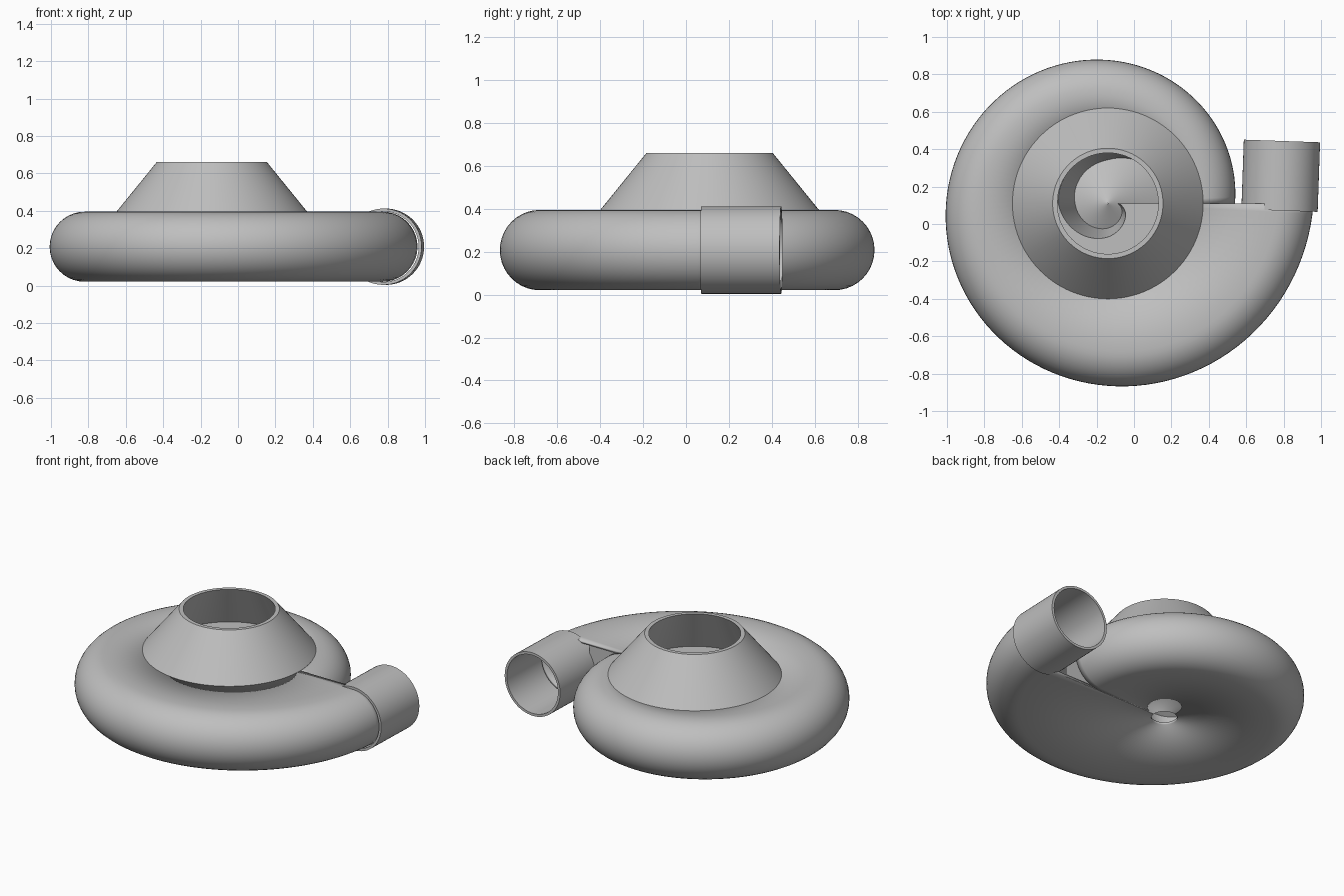
import bpy
import bmesh
import math
from mathutils import Matrix

old = bpy.data.objects.get("Cube")
if old:
    bpy.data.objects.remove(old, do_unlink=True)

EYE = (-0.14, 0.11)            # axis of the spiral and the inlet
R_START, R_END = 0.68, 1.1     # outer radius at the two ends of the spiral
MID, HALF = 0.208, 0.187       # mid height and half height of the casing
WALL = 0.015
TURN = 2 * math.pi

grey = bpy.data.materials.new("cast_grey")
grey.use_nodes = True
GREY = (0.52, 0.52, 0.52, 1)
grey.diffuse_color = GREY
grey.node_tree.nodes["Principled BSDF"].inputs["Base Color"].default_value = GREY


def loft(name, sections, matrix, wall=0):
    """Skin a list of equal-length point rows, optionally thickened inwards."""
    bm = bmesh.new()
    rows = [[bm.verts.new(p) for p in row] for row in sections]
    for a, b in zip(rows, rows[1:]):
        for j in range(len(a) - 1):
            bm.faces.new((a[j], a[j + 1], b[j + 1], b[j]))
    bmesh.ops.remove_doubles(bm, verts=bm.verts, dist=1e-5)
    mesh = bpy.data.meshes.new(name)
    bm.to_mesh(mesh)
    bm.free()
    mesh.materials.append(grey)
    obj = bpy.data.objects.new(name, mesh)
    bpy.context.collection.objects.link(obj)
    obj.matrix_world = matrix
    bpy.ops.object.select_all(action="DESELECT")
    obj.select_set(True)
    bpy.context.view_layer.objects.active = obj
    bpy.ops.object.shade_smooth_by_angle(angle=math.radians(30))
    if wall:
        mod = obj.modifiers.new("wall", "SOLIDIFY")
        mod.thickness = wall
        mod.offset = -1
    return obj


def ring(profile, angle):
    return [(r * math.cos(angle), r * math.sin(angle), z) for r, z in profile]


def revolve(name, profile, matrix, steps=96):
    return loft(name, [ring(profile, TURN * i / steps) for i in range(steps + 1)], matrix)


def blend(table, deg):
    """Linear interpolation in a list of (degrees, radius)."""
    for (a, ra), (b, rb) in zip(table, table[1:]):
        if deg <= b:
            return ra + (rb - ra) * (deg - a) / (b - a)
    return table[-1][1]


at_eye = Matrix.Translation((*EYE, 0))

# Spiral casing: a rounded section whose reach grows exponentially
STEPS, ARC = 120, 20
sections = []
for i in range(STEPS + 1):
    t = i / STEPS
    centre = R_START * (R_END / R_START) ** t - HALF
    profile = [(0.42, MID + HALF)]
    for k in range(ARC + 1):
        a = math.pi / 2 - math.pi * k / ARC
        profile.append((centre + HALF * math.cos(a), MID + HALF * math.sin(a)))
    profile.append((0.077, MID - HALF))
    sections.append(ring(profile, TURN * t))
loft("spiral_casing", sections, at_eye, WALL)

# Inlet cone
TOP = MID + HALF
revolve("inlet_cone", [(0.40, TOP - 0.01), (0.27, 0.66), (0.295, 0.66),
                       (0.51, TOP), (0.51, TOP - 0.01)], at_eye)

# Outlet pipe, leaning slightly outwards
pipe = (Matrix.Translation((0.778, 0.072, MID)) @ Matrix.Rotation(math.radians(-2), 4, "Z")
        @ Matrix.Rotation(math.radians(-90), 4, "X"))
revolve("outlet_pipe", [(0.188, 0), (0.188, 0.372), (0.204, 0.372), (0.204, 0),
                        (0.188, 0)], pipe, 64)

# Tongue wall closing the gap between the spiral start and the pipe
loft("tongue_wall", [[(0.34, 0, z), (0.735, 0, z)] for z in (MID - HALF, TOP)],
     Matrix.Translation((0, EYE[1], 0))).data.transform(
         Matrix.Translation((-0.12, 0, 0)))

# Spiral eye: plate with a spiral opening and a leaning scroll wall below it
upper = [(0, 0.30), (40, 0.30), (90, 0.28), (180, 0.265), (270, 0.18), (330, 0.11), (360, 0.06)]
lower = [(0, 0.30), (40, 0.30), (90, 0.23), (180, 0.16), (270, 0.12), (330, 0.08), (360, 0.05)]
angles = range(0, 361, 4)
loft("eye_plate", [ring([(blend(upper, d), TOP - 0.005), (0.45, TOP - 0.005)],
                        math.radians(d)) for d in angles], at_eye)
loft("scroll_wall", [ring([(blend(lower, d), 0.06), (blend(upper, d), TOP - 0.005)],
                          math.radians(d)) for d in angles if d >= 40], at_eye)

# Conical hub above the shaft hole
revolve("hub_cone", [(0.002, 0.2), (0.3, 0.04)], at_eye)
